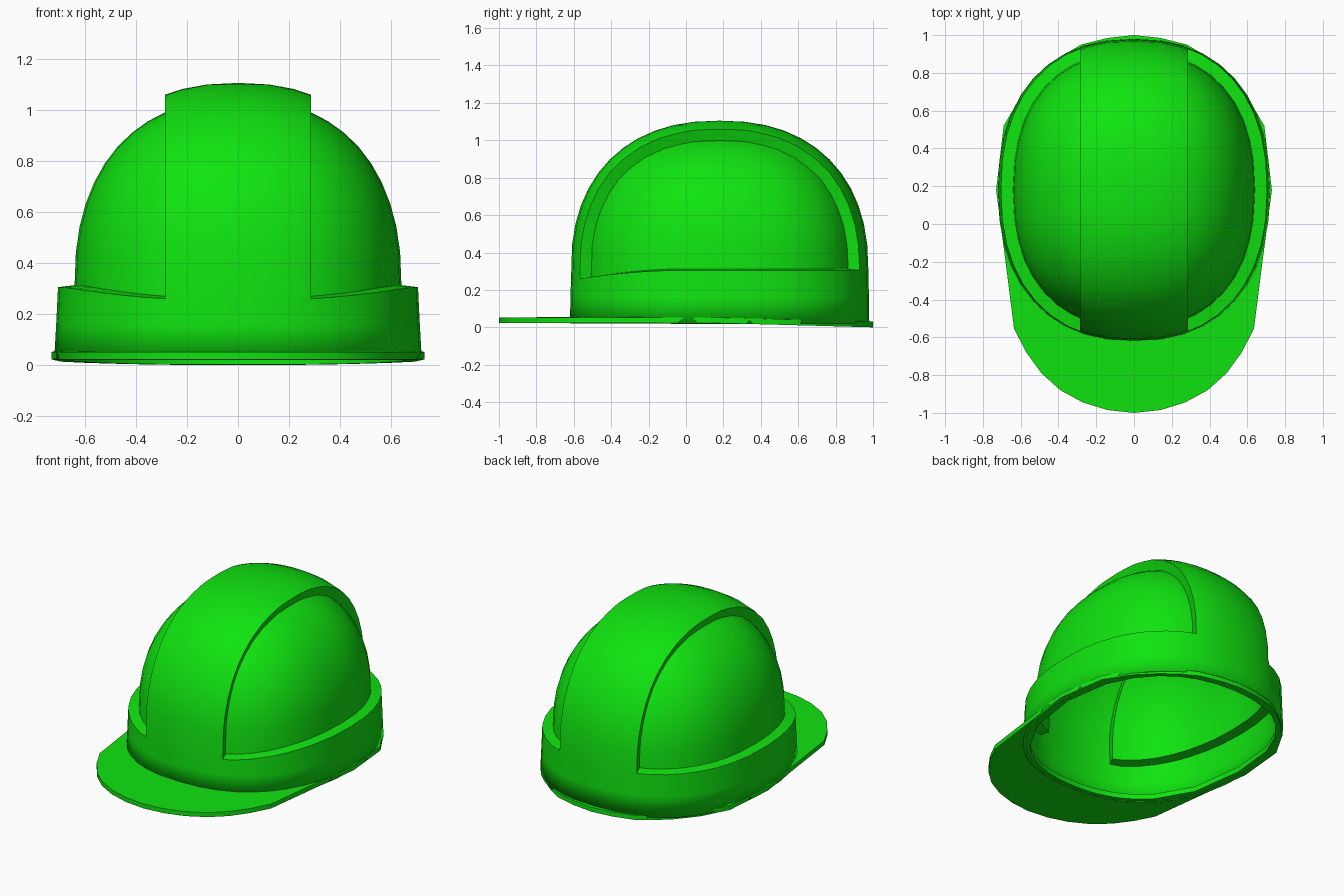
import bpy, bmesh, math

if "Cube" in bpy.data.objects:
    bpy.data.objects.remove(bpy.data.objects["Cube"])

green = bpy.data.materials.new("bright green")
green.diffuse_color = (0.005, 0.77, 0.005, 1)
green.use_nodes = True
green.node_tree.nodes["Principled BSDF"].inputs["Base Color"].default_value = green.diffuse_color

N = 2.3                                   # roundness of the superellipse sections
CY, CZ = 0.18, 0.305                      # dome centre
A, B, C = 0.705, 0.795, 0.80              # dome half sizes
SEG, ROWS = 40, 12
RIDGE, INSET = 0.285, 0.065


def spow(v, p):
    return math.copysign(abs(v) ** p, v)


def section(a, b, t):
    """Point on a superellipse around the dome axis."""
    return a * spow(math.cos(t), 2 / N), CY + b * spow(math.sin(t), 2 / N)


def finish(bm, name):
    bmesh.ops.recalc_face_normals(bm, faces=bm.faces[:])
    me = bpy.data.meshes.new(name)
    bm.to_mesh(me)
    bm.free()
    me.materials.append(green)
    ob = bpy.data.objects.new(name, me)
    bpy.context.collection.objects.link(ob)
    return ob


def smooth(ob):
    bpy.ops.object.select_all(action='DESELECT')
    ob.select_set(True)
    bpy.context.view_layer.objects.active = ob
    bpy.ops.object.shade_smooth_by_angle(angle=math.radians(32))


# Shell: lower band, then dome rows up to the crown
bm = bmesh.new()
layer = bm.faces.layers.int.new("dome_face")
rings = [(0.72, 0.80, 0.02), (0.712, 0.798, 0.16)]
for i in range(ROWS):
    p = math.pi / 2 * i / ROWS
    r = math.cos(p) ** (2 / N)
    rings.append((A * r, B * r, CZ + C * math.sin(p) ** (2 / N)))
loops = []
for a, b, z in rings:
    loop = []
    for k in range(SEG):
        x, y = section(a, b, 2 * math.pi * k / SEG)
        dip = 0.05 * (y / 0.6) ** 2 if y < 0 and abs(z - CZ) < 1e-6 else 0
        loop.append(bm.verts.new((x, y, z - dip)))
    loops.append(loop)
crown = bm.verts.new((0, CY, CZ + C))
for j in range(len(loops) - 1):
    for k in range(SEG):
        m = (k + 1) % SEG
        f = bm.faces.new((loops[j][k], loops[j][m], loops[j + 1][m], loops[j + 1][k]))
        f[layer] = int(j >= 2)
for k in range(SEG):
    f = bm.faces.new((loops[-1][k], loops[-1][(k + 1) % SEG], crown))
    f[layer] = 1

# Cut the edges of the central ridge, then sink the two side panels
for s in (-1, 1):
    faces = [f for f in bm.faces if f[layer]]
    geom = faces + list({e for f in faces for e in f.edges}) + list({v for f in faces for v in f.verts})
    bmesh.ops.bisect_plane(bm, geom=geom, plane_co=(s * RIDGE, 0, 0), plane_no=(1, 0, 0), dist=0.002)
side = [f for f in bm.faces if f[layer] and abs(f.calc_center_median().x) > RIDGE]
res = bmesh.ops.extrude_face_region(bm, geom=side)
sunk = [g for g in res["geom"] if isinstance(g, bmesh.types.BMVert)]
left = [f for f in side if f.is_valid]
if left:
    bmesh.ops.delete(bm, geom=left, context='FACES')
for v in sunk:
    n = v.co.copy()
    n.x = spow(v.co.x / A, N - 1) / A
    n.y = spow((v.co.y - CY) / B, N - 1) / B
    n.z = max(0, (v.co.z - CZ) / C) ** (N - 1) / C
    n.normalize()
    v.co -= n * INSET
    v.co.z += 0.008 * max(0, 1 - n.z * 3)
shell = finish(bm, "helmet_shell")
smooth(shell)
mod = shell.modifiers.new("thickness", 'SOLIDIFY')
mod.thickness = 0.015
mod.offset = -1

# Brim: flat ring with a long front peak, following a half outline
half = [(0, -1), (.14, -.985), (.27, -.945), (.39, -.88), (.49, -.79), (.57, -.68),
        (.635, -.555), (.68, -.2), (.73, .18), (.69, .52), (.59, .69), (.48, .81),
        (.38, .89), (.28, .95), (.14, .985), (0, 1)]
outline = half + [(-x, y) for x, y in half[-2:0:-1]]


def brim_bottom(y):
    return 0.022 if y < 0.2 else 0.022 - 0.022 * (y - 0.2) / 0.8


bm = bmesh.new()
quads = []
for x, y in outline:
    dx, dy = x, y - CY
    k = (abs(dx / 0.672) ** N + abs(dy / 0.768) ** N) ** (-1 / N)
    ix, iy = dx * k, CY + dy * k
    zo, zi = brim_bottom(y), brim_bottom(iy)
    quads.append([bm.verts.new(p) for p in (
        (x, y, zo), (x, y, zo + 0.03), (ix, iy, zi + 0.034), (ix, iy, zi))])
for q, r in zip(quads, quads[1:] + quads[:1]):
    for i in range(4):
        m = (i + 1) % 4
        bm.faces.new((q[i], r[i], r[m], q[m]))
smooth(finish(bm, "brim"))
